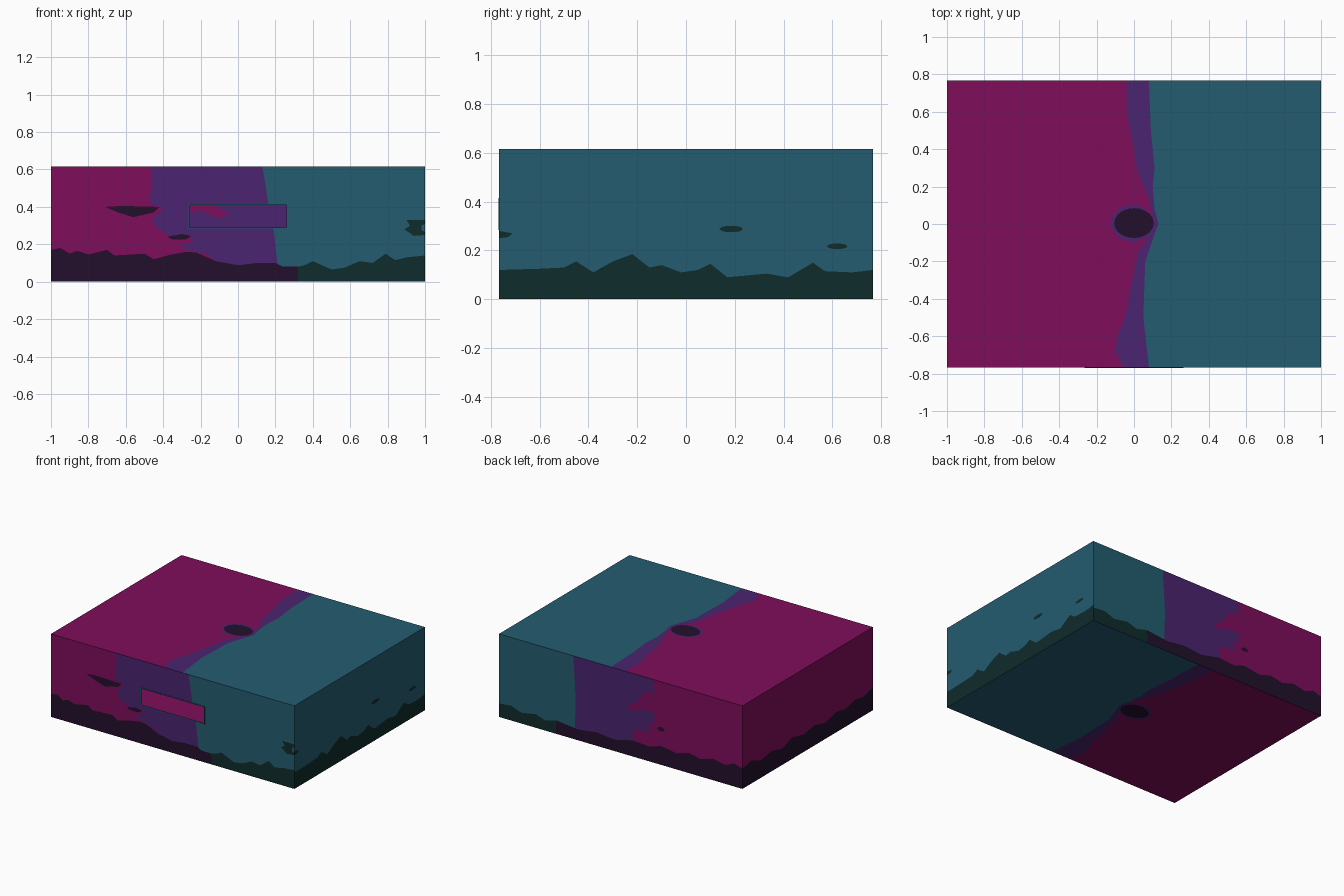
import bpy, bmesh, math
from mathutils import Vector
from mathutils.geometry import delaunay_2d_cdt

if "Cube" in bpy.data.objects:
    bpy.data.objects.remove(bpy.data.objects["Cube"])

X, Y, H = 1.0, 0.766, 0.617          # half width, half depth, height


def material(name, rgb):
    m = bpy.data.materials.new(name)
    m.diffuse_color = (*rgb, 1)
    m.use_nodes = True
    m.node_tree.nodes["Principled BSDF"].inputs["Base Color"].default_value = m.diffuse_color
    return m


MATS = [material("magenta", (.212, .004, .105)),
        material("teal", (.017, .107, .162)),
        material("purple", (.069, .017, .162)),
        material("dark purple", (.016, .005, .025)),
        material("dark teal", (.005, .025, .025))]
MAGENTA, TEAL, PURPLE, DARK_PURPLE, DARK_TEAL = range(5)


def inside(p, poly):
    hit = False
    for a, b in zip(poly, poly[1:] + poly[:1]):
        if (a[1] > p.y) != (b[1] > p.y):
            if p.x < a[0] + (p.y - a[1]) * (b[0] - a[0]) / (b[1] - a[1]):
                hit = not hit
    return hit


def panel(name, rect, place, flip, base, regions, hole=None):
    """Flat sheet cut along the region outlines; later regions win."""
    u, v0, v1 = rect
    outline = [(-u, v0), (u, v0), (u, v1), (-u, v1)]
    verts, edges = [], []
    for poly in [outline] + [r[1] for r in regions] + ([hole] if hole else []):
        n, s = len(verts), len(poly)
        verts += [Vector(p) for p in poly]
        edges += [(n + i, n + (i + 1) % s) for i in range(s)]
    out, _, tris, *_ = delaunay_2d_cdt(verts, edges, [], 0, 1e-5)
    faces, mats = [], []
    for t in tris:
        c = (out[t[0]] + out[t[1]] + out[t[2]]) / 3
        if hole and inside(c, hole):
            continue
        mat = base
        for m, poly in regions:
            if inside(c, poly):
                mat = m
        faces.append(t[::-1] if flip else t)
        mats.append(mat)
    me = bpy.data.meshes.new(name)
    me.from_pydata([place(p.x, p.y) for p in out], [], faces)
    for m in MATS:
        me.materials.append(m)
    me.polygons.foreach_set("material_index", mats)
    me.update()
    bpy.context.collection.objects.link(bpy.data.objects.new(name, me))


def band(mat, pts):
    return mat, [(pts[0][0], 0)] + pts + [(pts[-1][0], 0)]


def spot(mat, x, y, rx, ry, n=10):
    return mat, [(x + rx * math.cos(i * math.tau / n), y + ry * math.sin(i * math.tau / n))
                 for i in range(n)]


# Front panel with the hand slot
SLOT = [(-.262, .287), (.262, .287), (.262, .413), (-.262, .413)]
front = [
    (TEAL, [(.13, H), (.15, .5), (.16, .42), (.19, .28), (.21, 0), (X, 0), (X, H)]),
    (PURPLE, [(-.46, H), (-.47, .42), (-.40, .385), (-.46, .34), (-.44, .29), (-.37, .25),
              (-.25, .235), (-.24, .21), (-.30, .2), (-.29, .175), (-.15, .14), (-.1, 0),
              (.21, 0), (.21, .1), (.19, .28), (.16, .42), (.15, .5), (.13, H)]),
    (DARK_PURPLE, [(-.71, .4), (-.62, .405), (-.42, .4), (-.45, .37), (-.56, .345), (-.64, .37)]),
    (DARK_PURPLE, [(-.38, .24), (-.3, .255), (-.25, .245), (-.28, .225), (-.35, .225)]),
    (DARK_TEAL, [(.89, .28), (.92, .3), (.9, .33), (X, .33), (X, .25), (.94, .245)]),
    (TEAL, [(.98, .3), (X, .31), (X, .265), (.98, .275)]),
    band(DARK_PURPLE, [(-1, .17), (-.95, .18), (-.9, .15), (-.86, .165), (-.8, .145), (-.7, .17),
                       (-.66, .14), (-.5, .15), (-.45, .12), (-.36, .145), (-.27, .16),
                       (-.22, .155), (-.12, .11), (0, .088), (.1, .1), (.2, .1), (.24, .08),
                       (.32, .08)]),
    band(DARK_TEAL, [(.32, .08), (.36, .09), (.4, .11), (.5, .065), (.57, .075), (.65, .11),
                     (.72, .1), (.79, .15), (.84, .115), (.9, .13), (1, .14)])]
panel("front_panel", (X, 0, H), lambda u, v: (u, -Y, v), False, MAGENTA, front, SLOT)

# Back panel
back = [
    (TEAL, [(.39, H), (.37, .3), (.38, 0), (X, 0), (X, H)]),
    (PURPLE, [(.39, H), (-.27, H), (-.28, .52), (-.2, .51), (-.14, .42), (-.05, .36),
              (-.1, .34), (-.2, .38), (-.28, .37), (-.27, .28), (-.21, .29), (-.25, .22),
              (-.1, .21), (-.12, 0), (.38, 0), (.37, .3)]),
    spot(DARK_PURPLE, -.33, .265, .03, .015),
    band(DARK_PURPLE, [(-1, .15), (-.93, .17), (-.86, .14), (-.76, .16), (-.66, .13), (-.56, .15),
                       (-.46, .12), (-.33, .14), (-.24, .11), (-.1, .12), (.05, .085), (.2, .1),
                       (.35, .08), (.53, .1)]),
    band(DARK_TEAL, [(.53, .1), (.62, .075), (.7, .1), (.82, .08), (.9, .11), (1, .1)])]
panel("back_panel", (X, 0, H), lambda u, v: (u, Y, v), True, MAGENTA, back)

# Right panel
right = [
    spot(DARK_TEAL, .185, .288, .048, .014), spot(DARK_TEAL, .62, .217, .042, .012),
    (DARK_TEAL, [(-Y, .28), (-.71, .27), (-.73, .255), (-Y, .25)]),
    band(DARK_TEAL, [(-Y, .12), (-.6, .125), (-.5, .13), (-.45, .155), (-.38, .11), (-.3, .155),
                     (-.22, .185), (-.15, .13), (-.1, .14), (-.02, .11), (.05, .12), (.1, .145),
                     (.17, .09), (.33, .105), (.42, .09), (.52, .15), (.57, .115), (.68, .11),
                     (Y, .12)])]
panel("right_panel", (Y, 0, H), lambda u, v: (X, u, v), False, TEAL, right)

# Left panel
left = [band(DARK_PURPLE, [(-Y, .17), (-.65, .14), (-.56, .16), (-.45, .13), (-.34, .15),
                           (-.2, .12), (-.08, .15), (.05, .13), (.18, .16), (.3, .12),
                           (.42, .15), (.55, .13), (.66, .17), (Y, .15)])]
panel("left_panel", (Y, 0, H), lambda u, v: (-X, u, v), True, MAGENTA, left)

# Top and base share the same seam and dark centre hollow
right_seam = [(.08, Y), (.09, .5), (.11, .3), (.1, .2), (.11, .08), (.13, 0), (.1, -.08),
              (.06, -.2), (.05, -.5), (.08, -Y)]
left_seam = [(-.06, -Y), (-.1, -.68), (-.09, -.6), (-.05, -.5), (-.01, -.3), (.02, -.15),
             (.07, -.08), (.1, .03), (.08, .13), (.02, .27), (0, .4), (-.04, .6), (-.04, Y)]
lid = [(TEAL, right_seam + [(X, -Y), (X, Y)]),
       (PURPLE, right_seam + left_seam),
       spot(PURPLE, -.01, .005, .112, .098, 20),
       spot(DARK_PURPLE, 0, .005, .106, .08, 20)]
panel("top_panel", (X, -Y, Y), lambda u, v: (u, v, H), False, MAGENTA, lid)
panel("base_panel", (X, -Y, Y), lambda u, v: (u, v, 0), True, MAGENTA, lid)

# Thin lip around the hand slot
bm = bmesh.new()
for x, z, w, h in ((0, .287, .53, .006), (0, .413, .53, .006),
                   (-.262, .35, .006, .12), (.262, .35, .006, .12)):
    g = bmesh.ops.create_cube(bm, size=1)["verts"]
    bmesh.ops.scale(bm, vec=(w, .004, h), verts=g)
    bmesh.ops.translate(bm, vec=(x, -Y - .001, z), verts=g)
me = bpy.data.meshes.new("slot_lip")
bm.to_mesh(me)
bm.free()
me.materials.append(MATS[TEAL])
bpy.context.collection.objects.link(bpy.data.objects.new("slot_lip", me))
